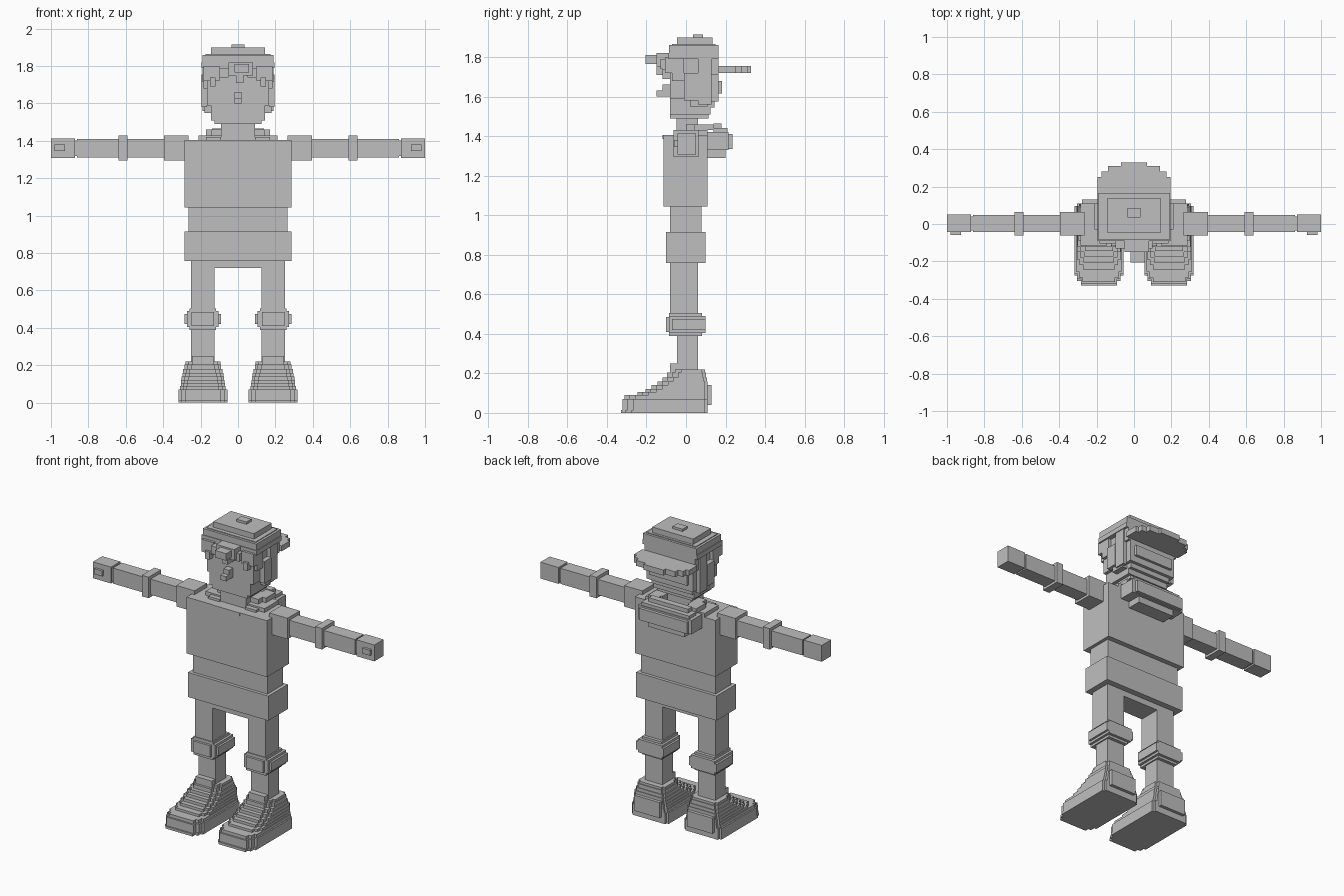
import bpy, bmesh

grey = bpy.data.materials.new("plain grey")
grey.diffuse_color = (0.52, 0.52, 0.52, 1)


def part(name, boxes, mirror=False):
    """One object from boxes given as (x0, x1, y0, y1, z0, z1)."""
    bm = bmesh.new()
    for x0, x1, y0, y1, z0, z1 in boxes:
        cube = bmesh.ops.create_cube(bm, size=1)["verts"]
        for v in cube:
            v.co = (x1 if v.co.x > 0 else x0,
                    y1 if v.co.y > 0 else y0,
                    z1 if v.co.z > 0 else z0)
    mesh = bpy.data.meshes.new(name)
    bm.to_mesh(mesh)
    bm.free()
    mesh.materials.append(grey)
    ob = bpy.data.objects.new(name, mesh)
    bpy.context.collection.objects.link(ob)
    if mirror:
        mod = ob.modifiers.new("mirror", 'MIRROR')
        mod.use_clip = False
        mod.use_mirror_merge = False
    return ob


def mid(h, y0, y1, z0, z1, c=0.0):
    """Box of half width h about x = c."""
    return (c - h, c + h, y0, y1, z0, z1)


# Body
part("torso", [mid(.286, -.115, .11, 1.043, 1.405)])
part("waist", [mid(.265, -.08, .078, .915, 1.043)])
part("belt", [mid(.286, -.10, .098, .757, .915)])
part("crotch", [mid(.25, -.08, .06, .72, .757)])

# Arms
part("shoulder", [(.265, .395, -.062, .064, 1.295, 1.43)], True)
part("arm", [(.395, .86, -.042, .047, 1.31, 1.41)], True)
part("elbow_band", [(.592, .64, -.062, .064, 1.295, 1.43)], True)
part("wrist", [(.86, .872, -.034, .04, 1.318, 1.402)], True)
part("hand", [(.872, 1.0, -.044, .05, 1.308, 1.413)], True)
part("thumb", [(.925, .98, -.06, -.044, 1.345, 1.38)], True)

# Legs and knee pads
LEG = .188
part("thigh", [(.126, .25, -.08, .06, .46, .72)], True)
part("shin", [(.126, .25, -.046, .06, .20, .46)], True)
part("knee_pad", [
    mid(.098, -.07, .098, .42, .475, LEG),
    mid(.085, -.085, .098, .405, .49, LEG),
    mid(.07, -.085, .08, .39, .505, LEG),
    mid(.06, -.10, -.085, .41, .485, LEG),
], True)

# Shoes: stacked layers, each with a narrower, longer toe step
shoe = []
for z0, z1, h, y0, y1 in [
    (.0, .015, .131, -.33, .11),
    (.015, .07, .131, -.32, .11),
    (.07, .09, .122, -.31, .11),
    (.09, .105, .118, -.245, .11),
    (.105, .122, .116, -.205, .11),
    (.122, .14, .114, -.175, .11),
    (.14, .16, .11, -.145, .11),
    (.16, .18, .105, -.12, .105),
    (.18, .205, .098, -.095, .10),
    (.205, .22, .094, -.08, .095),
]:
    shoe.append(mid(h, y0 + .055, y1 - .015, z0, z1, LEG))
    shoe.append(mid(h - .015, y0 + .025, y1, z0, z1, LEG))
    shoe.append(mid(h - .035, y0, y0 + .025, z0, z1, LEG))
shoe.append(mid(.058, -.08, -.046, .205, .25, LEG))
shoe.append(mid(.09, .11, .13, .04, .14, LEG))
part("shoe", shoe, True)

# Neck, collar and hood hanging behind
part("neck", [mid(.09, -.048, .06, 1.39, 1.49)])
part("neckline", [mid(.095, -.118, -.115, 1.385, 1.405)])
part("collar", [
    (.09, .21, -.03, .11, 1.405, 1.43),
    (.09, .17, -.06, -.03, 1.405, 1.42),
    (.09, .145, .0, .11, 1.43, 1.46),
], True)
part("hood", [
    mid(.13, .11, .20, 1.29, 1.33),
    mid(.19, .11, .215, 1.33, 1.42),
    mid(.17, .215, .235, 1.335, 1.41),
    mid(.17, .14, .21, 1.42, 1.44),
    mid(.14, .14, .18, 1.44, 1.465),
    (-.17, -.10, .04, .14, 1.43, 1.46),
    (.10, .17, .04, .14, 1.43, 1.46),
])

# Head
part("jaw", [
    mid(.125, -.08, .115, 1.49, 1.51),
    mid(.145, -.08, .125, 1.51, 1.545),
    mid(.145, -.08, .145, 1.545, 1.59),
])
part("face", [mid(.165, -.08, .15, 1.59, 1.80)])
part("nose", [
    mid(.02, -.15, -.08, 1.60, 1.63),
    mid(.02, -.12, -.08, 1.63, 1.66),
])
part("back_hair", [
    mid(.165, .12, .165, 1.575, 1.72),
    mid(.135, .165, .182, 1.615, 1.68),
])
part("ear", [
    (.165, .195, -.01, .06, 1.58, 1.72),
    (.165, .19, .06, .13, 1.56, 1.80),
    (.145, .18, .02, .11, 1.55, 1.60),
    (.165, .185, -.07, -.01, 1.68, 1.80),
], True)
part("fringe", [
    (.10, .185, -.105, -.07, 1.72, 1.80),
    (.05, .10, -.13, -.08, 1.74, 1.79),
    (.12, .15, -.12, -.08, 1.69, 1.74),
], True)
part("hair_tuft", [
    (-.05, .08, -.15, -.08, 1.75, 1.82),
    (-.02, .06, -.205, -.15, 1.765, 1.81),
    (-.01, .03, -.15, -.08, 1.71, 1.75),
])

# Cap worn backwards
part("cap", [
    mid(.195, -.09, .165, 1.79, 1.82),
    mid(.19, -.085, .165, 1.82, 1.86),
    mid(.175, -.07, .15, 1.86, 1.865),
    mid(.145, -.045, .135, 1.865, 1.90),
    mid(.035, .035, .085, 1.90, 1.915),
])
part("cap_back", [mid(.18, .12, .165, 1.71, 1.79)])
part("cap_brim", [
    mid(.195, .165, .25, 1.72, 1.755),
    mid(.175, .25, .28, 1.72, 1.755),
    mid(.14, .28, .31, 1.72, 1.755),
    mid(.07, .31, .33, 1.72, 1.755),
])
